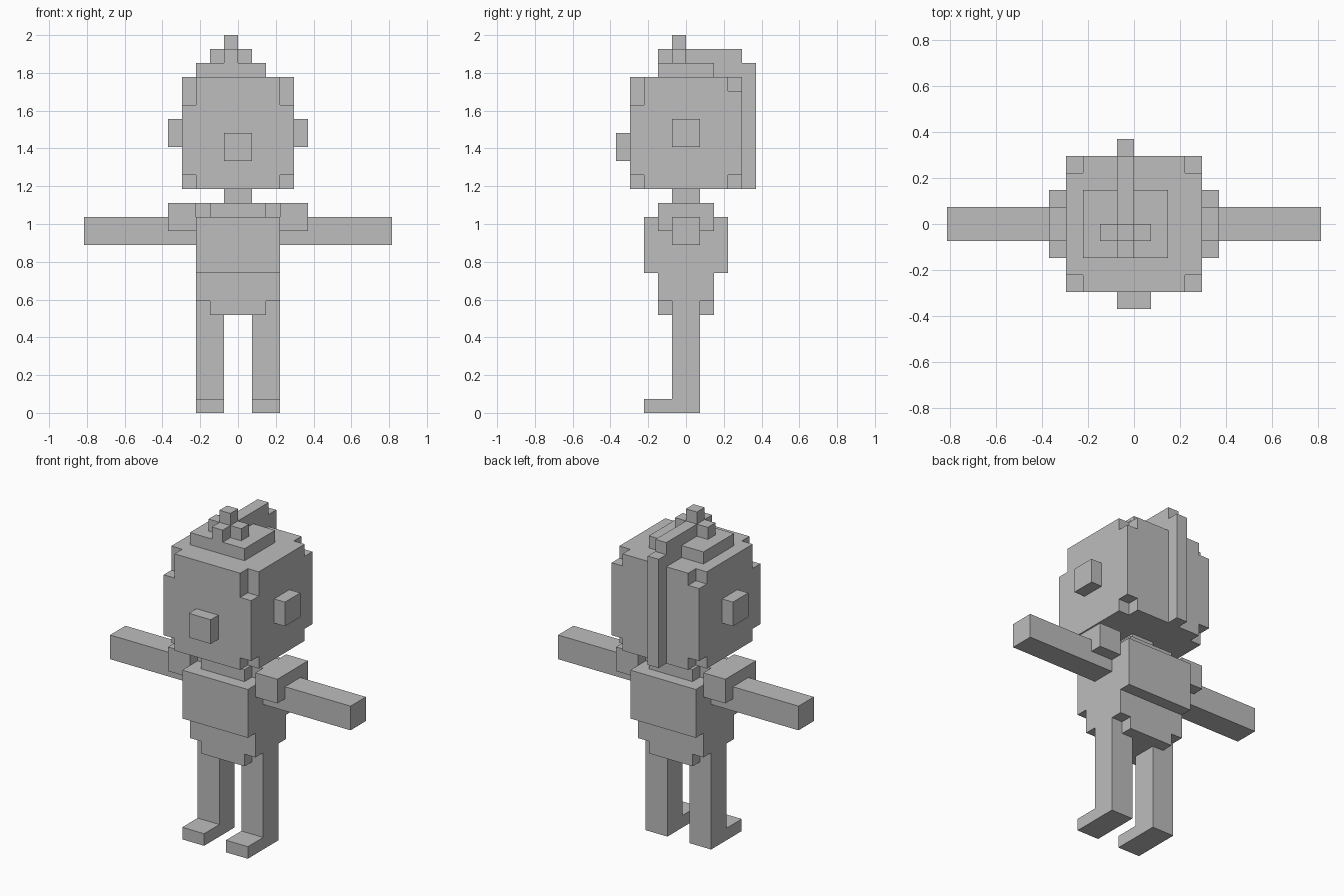
import bpy, bmesh
from mathutils import Vector

if "Cube" in bpy.data.objects:
    bpy.data.objects.remove(bpy.data.objects["Cube"])

U = 2 / 27  # size of one block

grey = bpy.data.materials.new("grey")
grey.diffuse_color = (0.51, 0.51, 0.51, 1)
grey.use_nodes = True
grey.node_tree.nodes["Principled BSDF"].inputs["Base Color"].default_value = grey.diffuse_color


def cells(box):
    """All block cells in a box given as (x0, x1, y0, y1, z0, z1)."""
    x0, x1, y0, y1, z0, z1 = box
    return {(x, y, z) for x in range(x0, x1) for y in range(y0, y1) for z in range(z0, z1)}


def part(name, boxes, cuts=()):
    """Join boxes, remove cuts and skin the remaining blocks."""
    solid = set().union(*map(cells, boxes)) - set().union(*map(cells, cuts))
    bm = bmesh.new()
    for c in solid:
        for axis in range(3):
            for side in (0, 1):
                step = [0, 0, 0]
                step[axis] = 2 * side - 1
                if tuple(a + b for a, b in zip(c, step)) in solid:
                    continue
                corners = []
                for a, b in ((0, 0), (1, 0), (1, 1), (0, 1)):
                    p = Vector(c)
                    p[axis] += side
                    p[(axis + 1) % 3] += a
                    p[(axis + 2) % 3] += b
                    corners.append(bm.verts.new(p * U))
                bm.faces.new(corners if side else corners[::-1])
    bmesh.ops.remove_doubles(bm, verts=bm.verts, dist=U * 0.01)
    bmesh.ops.dissolve_limit(bm, angle_limit=0.01, verts=bm.verts, edges=bm.edges)
    mesh = bpy.data.meshes.new(name)
    bm.to_mesh(mesh)
    bm.free()
    mesh.materials.append(grey)
    bpy.context.collection.objects.link(bpy.data.objects.new(name, mesh))


def mirror(box):
    return (-box[1], -box[0]) + tuple(box[2:])


def pair(name, boxes):
    part(name + "_right", boxes)
    part(name + "_left", [mirror(b) for b in boxes])


def corners(w, d, z0, z1, sides=(-1, 1)):
    """One-block corner notches of a w by d (half size) slab."""
    out = []
    for s in sides:
        y = -d if s < 0 else d - 1
        out += [(w - 1, w, y, y + 1, z0, z1), (-w, 1 - w, y, y + 1, z0, z1)]
    return out


# Head with notched corners, deeper at the top front
part("head", [(-4, 4, -4, 4, 16, 24)],
     corners(4, 4, 16, 17) + corners(4, 4, 22, 24, (-1,)) + corners(4, 4, 23, 24, (1,)))
part("nose", [(-1, 1, -5, -4, 18, 20)])
pair("ear", [(4, 5, -1, 1, 19, 21)])

# Cap, cross-shaped knot and the crest running down the back of the head
part("cap", [(-3, 2, -2, 2, 24, 25)])
part("crest", [(-1, 0, -2, 2, 25, 26), (-1, 0, 2, 4, 24, 26), (-1, 0, 4, 5, 16, 25),
               (-2, 1, -1, 0, 25, 26), (-1, 0, -1, 0, 26, 27)])

# Neck and body
part("neck", [(-1, 1, -1, 1, 15, 16)])
part("collar", [(-3, 3, -2, 2, 14, 15)], corners(3, 2, 14, 15))
part("chest", [(-3, 3, -3, 3, 10, 14)])
part("hips", [(-3, 3, -2, 2, 7, 10)], corners(3, 2, 7, 8))

# Limbs
pair("shoulder_and_arm", [(3, 5, -2, 2, 13, 15), (3, 11, -1, 1, 12, 14)])
pair("leg_and_foot", [(1, 3, -1, 1, 0, 7), (1, 3, -3, 1, 0, 1)])
